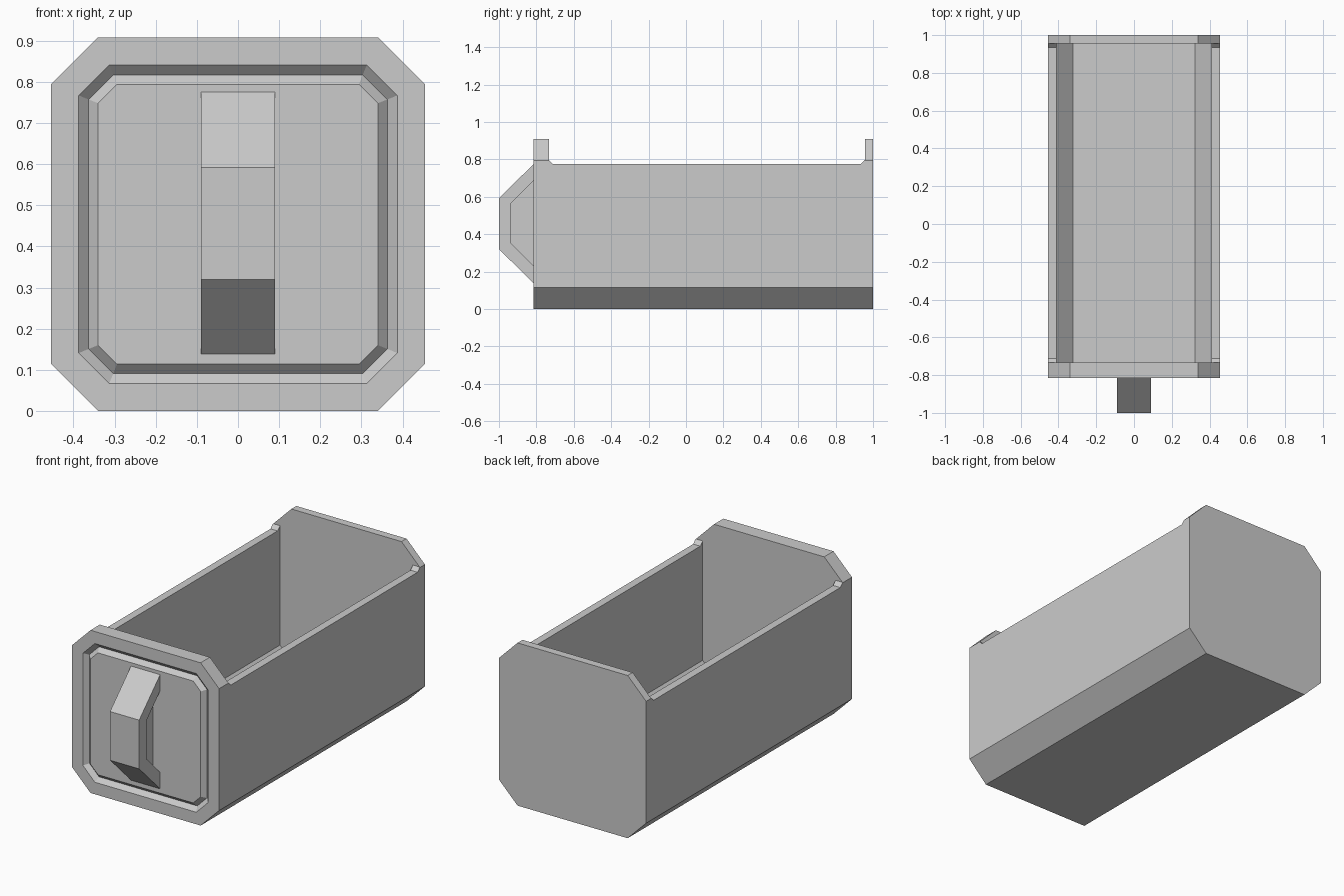
import bpy, bmesh

cube = bpy.data.objects.get("Cube")
if cube:
    bpy.data.objects.remove(cube, do_unlink=True)

grey = bpy.data.materials.new("plain grey")
grey.use_nodes = True
colour = (0.6, 0.6, 0.6, 1)
grey.diffuse_color = colour
grey.node_tree.nodes["Principled BSDF"].inputs["Base Color"].default_value = colour

HALF = 0.454                      # half the width and height of the end panels
FRONT, BACK = -0.815, 1.0         # outer faces of the end panels
IN_FRONT, IN_BACK = -0.733, 0.956 # inner faces of the end panels


def loft(name, rings):
    """Skin a row of equal-length point rings and cap both ends."""
    bm = bmesh.new()
    loops = [[bm.verts.new(p) for p in ring] for ring in rings]
    for a, b in zip(loops, loops[1:]):
        for i in range(len(a)):
            j = (i + 1) % len(a)
            bm.faces.new((a[i], a[j], b[j], b[i]))
    bm.faces.new(loops[0])
    bm.faces.new(loops[-1])
    bmesh.ops.recalc_face_normals(bm, faces=bm.faces)
    mesh = bpy.data.meshes.new(name)
    bm.to_mesh(mesh)
    bm.free()
    mesh.materials.append(grey)
    obj = bpy.data.objects.new(name, mesh)
    bpy.context.collection.objects.link(obj)
    return obj


def octagon(half, cut, y):
    """Square ring with chamfered corners, standing upright at depth y."""
    k = half - cut
    pts = [(half, -k), (half, k), (k, half), (-k, half),
           (-half, k), (-half, -k), (-k, -half), (k, -half)]
    return [(x, y, z + HALF) for x, z in pts]


def across(name, profile, half):
    """Extrude a (y, z) profile symmetrically along x."""
    return loft(name, [[(x, y, z) for y, z in profile] for x in (-half, half)])


def carve(obj, cutter):
    cutter.hide_render = True
    mod = obj.modifiers.new("cut", "BOOLEAN")
    mod.operation = "DIFFERENCE"
    mod.solver = "EXACT"
    mod.object = cutter
    bpy.context.view_layer.objects.active = obj
    bpy.ops.object.modifier_apply(modifier=mod.name)
    bpy.data.objects.remove(cutter, do_unlink=True)


# Drawer body: chamfered block with a V groove around the front panel
body = loft("drawer_body", [
    octagon(HALF, 0.114, BACK),
    octagon(HALF, 0.114, FRONT),
    octagon(0.387, 0.074, FRONT),
    octagon(0.363, 0.06, FRONT + 0.023),
    octagon(0.34, 0.046, FRONT),
])

# Hollow interior with chamfered floor edges
inside = [(0.41, 1.1), (0.41, 0.13), (0.323, 0.043),
          (-0.323, 0.043), (-0.41, 0.13), (-0.41, 1.1)]
carve(body, loft("interior_cutter",
                 [[(x, y, z) for x, z in inside] for y in (IN_FRONT, IN_BACK)]))

# Side walls lowered between the end panels, with small sloped corners
low, step = 0.775, 0.021
carve(body, across("wall_top_cutter", [
    (IN_FRONT, 1.1), (IN_FRONT, low + step), (IN_FRONT + step, low),
    (IN_BACK - step, low), (IN_BACK, low + step), (IN_BACK, 1.1)], 0.6))

# Handle: bent bar with a thinner web filling its inside
outer = [(FRONT, 0.775), (-1, 0.592), (-1, 0.32), (FRONT, 0.138)]
inner = [(FRONT, 0.685), (-0.935, 0.565), (-0.935, 0.35), (FRONT, 0.23)]
across("handle_bar", outer + inner[::-1], 0.09)
across("handle_web", inner, 0.045)
